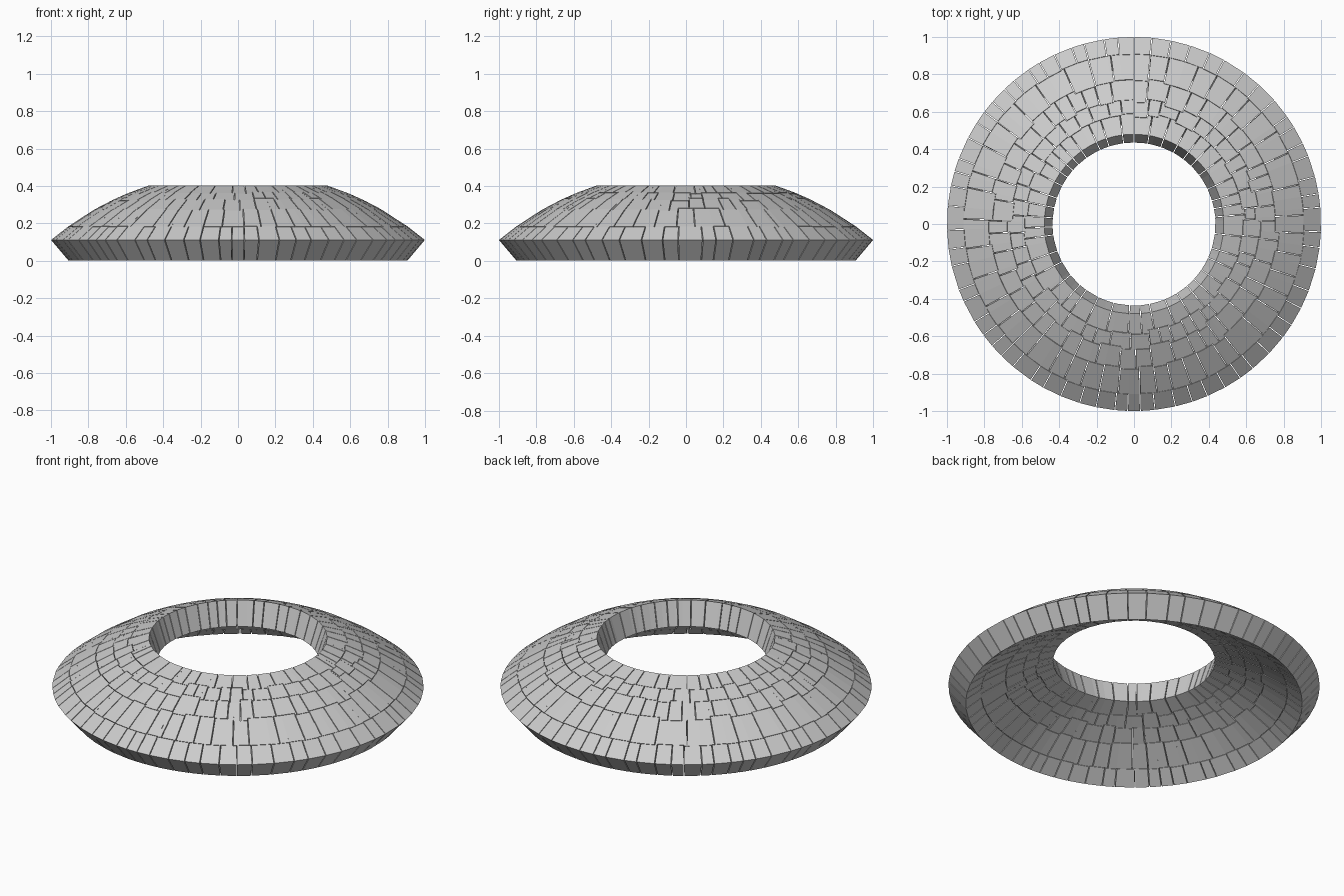
import bpy, bmesh, math, random

if "Cube" in bpy.data.objects:
    bpy.data.objects.remove(bpy.data.objects["Cube"])

random.seed(7)
R_OUT, R_IN, ZC = 1.548, 1.404, -1.07      # dome spheres and their shared centre height
GAP = 0.0022                               # mortar joint half width
RADII = [1.0, 0.91, 0.768, 0.665, 0.585, 0.48]   # course lines seen from above
COUNTS = [66, 46, 48, 46, 42]              # stones per course
STEP = [0.002, 0.008, 0.010, 0.009, 0.0]   # uneven height of each course
PHI = [math.asin(r / R_OUT) for r in RADII]


def point(radius, phi, a, shift=0.0):
    """Point on a dome sphere, moved sideways along the ring by shift."""
    r = radius * math.sin(phi)
    a += shift / r
    return (r * math.cos(a), r * math.sin(a), ZC + radius * math.cos(phi))


def joints(n):
    """Uneven joint angles round the full ring."""
    w = [random.uniform(0.65, 1.35) for _ in range(n)]
    total, a, out = sum(w), 0.0, [0.0]
    for x in w:
        a += x / total * 2 * math.pi
        out.append(a)
    return out


def stone(bm, cuts, lows, high):
    """One stone; its lower edge steps over the stones beneath it."""
    cols = []
    last = len(lows) - 1
    for i, low in enumerate(lows):
        for k in (0, 1):
            s = 0.0
            if i == 0 and k == 0:
                s = GAP
            if i == last and k == 1:
                s = -GAP
            a = cuts[i + k] + math.pi / 2
            cols.append([bm.verts.new(point(R, p, a, s)) for R, p in
                         ((R_OUT, low), (R_OUT, high), (R_IN, high), (R_IN, low))])
    for i in range(0, len(cols), 2):
        for j in range(4):
            bm.faces.new((cols[i][j], cols[i + 1][j],
                          cols[i + 1][(j + 1) % 4], cols[i][(j + 1) % 4]))
    bm.faces.new(cols[0])
    bm.faces.new(cols[-1][::-1])
    # small step faces and welding of the strips
    for i in range(1, len(cols) - 1, 2):
        if abs(lows[i // 2] - lows[i // 2 + 1]) > 1e-5:
            c, d = cols[i], cols[i + 1]
            bm.faces.new((c[0], d[0], d[3], c[3]))
    bmesh.ops.remove_doubles(bm, verts=[v for c in cols for v in c], dist=1e-6)


# Five courses of stones, from the rim up to the open eye
below, below_top = [0.0, 2 * math.pi], [PHI[0]]
for row, n in enumerate(COUNTS):
    ring = joints(n)
    tops = [PHI[row + 1] + random.choice((-1, -0.4, 0, 0, 0.5, 1)) * STEP[row]
            for _ in range(n)]
    bm = bmesh.new()
    for j in range(n):
        a0, a1 = ring[j], ring[j + 1]
        cuts = [a0] + [a for a in below if a0 + 0.004 < a < a1 - 0.004] + [a1]
        lows = []
        for c0, c1 in zip(cuts, cuts[1:]):
            mid = (c0 + c1) / 2
            k = max(i for i in range(len(below_top)) if below[i] <= mid)
            lows.append(below_top[k] - (GAP if row else 0) / R_OUT)
        stone(bm, cuts, lows, tops[j])
    bmesh.ops.recalc_face_normals(bm, faces=bm.faces)
    name = "stone_course_%d" % (row + 1)
    mesh = bpy.data.meshes.new(name)
    bm.to_mesh(mesh)
    bm.free()
    bpy.context.collection.objects.link(bpy.data.objects.new(name, mesh))
    below, below_top = ring, tops
